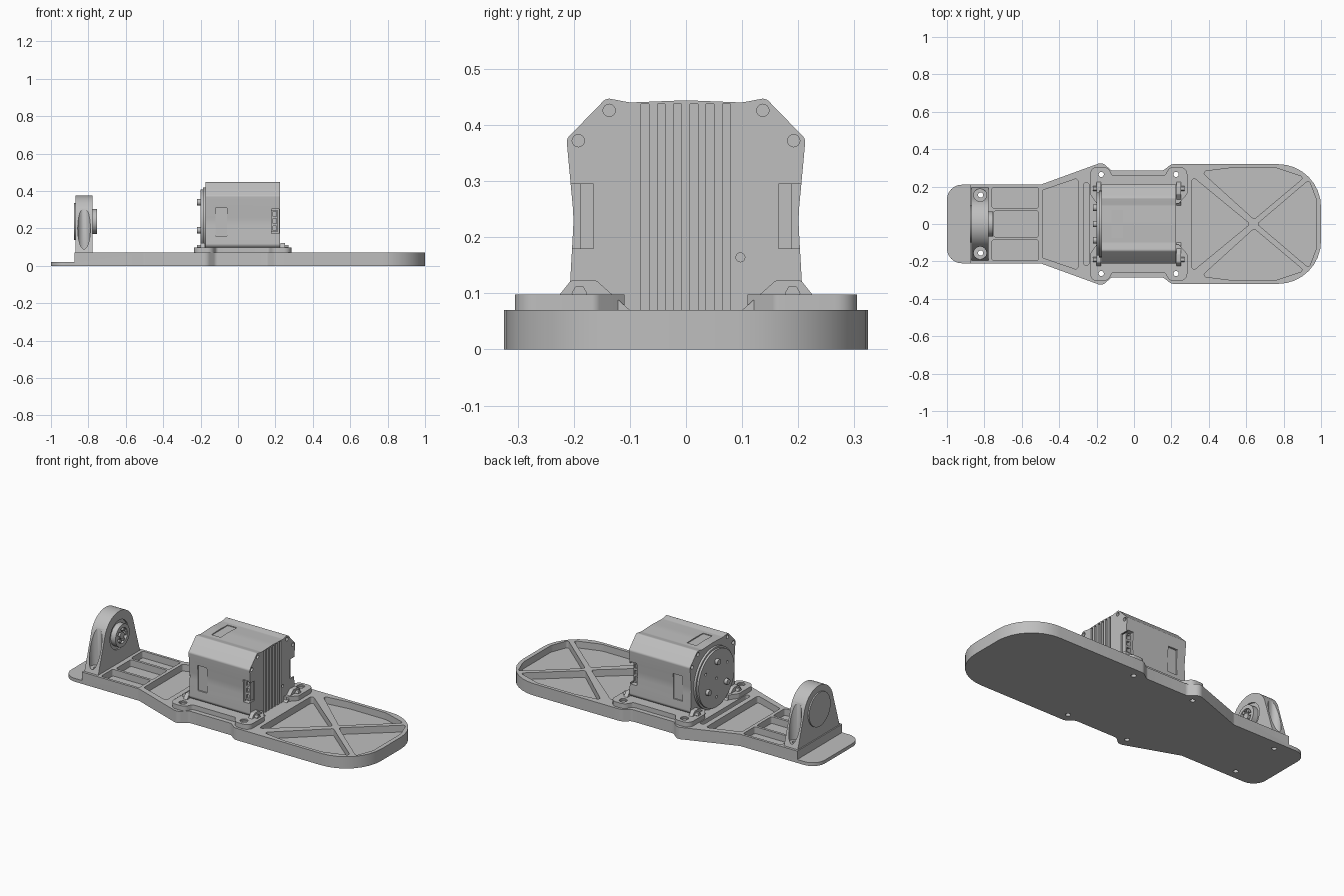
import bpy
import bmesh
import math
from mathutils import Vector

old = bpy.data.objects.get("Cube")
if old:
    bpy.data.objects.remove(old, do_unlink=True)

GREY = (0.52, 0.52, 0.52, 1)
grey = bpy.data.materials.new("plain grey")
grey.use_nodes = True
grey.diffuse_color = GREY
grey.node_tree.nodes["Principled BSDF"].inputs["Base Color"].default_value = GREY


def rounded(points, steps=8):
    """Round each (u, v, radius) corner of a closed outline."""
    out = []
    n = len(points)
    for i, p in enumerate(points):
        c = Vector(p[:2])
        r = p[2] if len(p) > 2 else 0
        if r == 0:
            out.append(c)
            continue
        a = (Vector(points[i - 1][:2]) - c).normalized()
        b = (Vector(points[(i + 1) % n][:2]) - c).normalized()
        half = a.angle(b) / 2
        centre = c + (a + b).normalized() * r / math.sin(half)
        t = r / math.tan(half)
        start, end = c + a * t - centre, c + b * t - centre
        turn = math.atan2(start.x * end.y - start.y * end.x, start.dot(end))
        for k in range(steps + 1):
            q = turn * k / steps
            out.append(centre + Vector((start.x * math.cos(q) - start.y * math.sin(q),
                                        start.x * math.sin(q) + start.y * math.cos(q))))
    return out


def prism(name, points, axis, lo, hi):
    """Extrude an outline along x (outline in y, z) or z (outline in x, y)."""
    def place(p, w):
        return (w, p[0], p[1]) if axis == "x" else (p[0], p[1], w)
    bm = bmesh.new()
    pts = rounded(points)
    rings = [[bm.verts.new(place(p, w)) for p in pts] for w in (lo, hi)]
    bm.faces.new(rings[0])
    bm.faces.new(rings[1])
    for i in range(len(pts)):
        j = (i + 1) % len(pts)
        bm.faces.new((rings[0][i], rings[0][j], rings[1][j], rings[1][i]))
    bmesh.ops.recalc_face_normals(bm, faces=bm.faces)
    mesh = bpy.data.meshes.new(name)
    bm.to_mesh(mesh)
    bm.free()
    mesh.materials.append(grey)
    obj = bpy.data.objects.new(name, mesh)
    bpy.context.collection.objects.link(obj)
    return obj


def disc(name, u, v, r, axis, lo, hi, sides=32):
    ring = [(u + r * math.cos(math.tau * k / sides), v + r * math.sin(math.tau * k / sides))
            for k in range(sides)]
    return prism(name, ring, axis, lo, hi)


def box(name, x, y, z):
    return prism(name, [(x[0], y[0]), (x[1], y[0]), (x[1], y[1]), (x[0], y[1])], "z", *z)


def cut(obj, cutters):
    for c in cutters:
        c.hide_render = True
        mod = obj.modifiers.new("cut", "BOOLEAN")
        mod.operation = "DIFFERENCE"
        mod.solver = "EXACT"
        mod.object = c
        bpy.context.view_layer.objects.active = obj
        bpy.ops.object.modifier_apply(modifier=mod.name)
        bpy.data.objects.remove(c, do_unlink=True)


def mirrored(half):
    """Complete a closed outline from its positive-y half, by mirroring y."""
    return half + [(p[0], -p[1], *p[2:]) for p in reversed(half)]


def span(a, b, s):
    return tuple(sorted((a * s, b * s)))


EARS = [(x, s * 0.265) for x in (-0.175, 0.225) for s in (1, -1)]
TOP = 0.07

# Base plate with thin end ledge and screw holes
base = prism("base_plate", mirrored([
    (-1, 0.21, 0.08), (-0.5, 0.21, 0.03), (-0.17, 0.33, 0.04), (-0.12, 0.285, 0.03),
    (0.155, 0.285, 0.03), (0.2, 0.32, 0.04), (1, 0.32, 0.23)]), "z", 0, TOP)
cut(base, [box("ledge_cut", (-1.1, -0.875), (-1, 1), (0.02, 0.2))])
cut(base, [disc("hole", x, y, 0.014, "z", -0.1, 0.2, 16)
           for x, y in EARS + [(-0.82, 0.155), (-0.82, -0.155)]])

# Weight-saving pockets separated by ribs
R = 0.012
pockets = [
    [(0.31, 0.255, R), (0.31, -0.255, R), (0.62, 0, R)],
    mirrored([(0.665, 0.005), (0.935, 0.235, R), (0.975, 0.13, 0.08)]),
    [(-0.49, -0.18, R), (-0.49, 0.18, R), (-0.3, 0.245, R), (-0.3, -0.245, R)],
    [(-0.27, -0.22, R), (-0.27, 0.22, R), (-0.24, 0.22, R), (-0.24, -0.22, R)],
    [(-0.75, -0.07, R), (-0.75, 0.07, R), (-0.51, 0.07, R), (-0.51, -0.07, R)],
]
for s in (1, -1):
    pockets.append([(0.36, s * 0.28, R), (0.52, s * 0.3, 0.05), (0.76, s * 0.3, 0.1),
                    (0.91, s * 0.25, R), (0.642, s * 0.025, R)])
    pockets.append([(-0.76, s * 0.085, R), (-0.76, s * 0.195, R),
                    (-0.51, s * 0.195, R), (-0.51, s * 0.085, R)])
cut(base, [prism("pocket", p, "z", 0.03, 0.2) for p in pockets])

# Motor mounting brackets: rails with ears, upright tabs and bolts
for s, side in ((1, "left"), (-1, "right")):
    rail = prism(side + "_motor_rail", [
        (-0.2, s * 0.11), (-0.235, s * 0.16, 0.02), (-0.235, s * 0.305, 0.04),
        (-0.14, s * 0.305, 0.04), (-0.115, s * 0.258, 0.02), (0.165, s * 0.258, 0.02),
        (0.19, s * 0.305, 0.04), (0.285, s * 0.305, 0.04), (0.285, s * 0.16, 0.02),
        (0.24, s * 0.11)], "z", TOP, 0.098)
    cut(rail, [disc("hole", x, y, 0.014, "z", 0, 0.2, 16) for x, y in EARS if y * s > 0])
    cut(rail, [disc("counterbore", x, y, 0.022, "z", 0.09, 0.2, 20)
               for x, y in EARS if y * s > 0])
    for end, lo, hi in (("front", 0.226, 0.25), ("rear", -0.2, -0.176)):
        prism(f"{side}_{end}_motor_tab", [
            (s * 0.1, TOP), (s * 0.16, 0.123, 0.01), (s * 0.205, 0.123, 0.01),
            (s * 0.225, 0.098), (s * 0.225, TOP)], "x", lo, hi)
        out = hi if lo > 0 else lo
        head = out + (0.02 if lo > 0 else -0.02)
        disc(f"{side}_{end}_bolt", s * 0.19, 0.1, 0.014, "x", *sorted((out, head)), 6)

# Motor housing with lobed corners
motor = prism("motor_housing", [
    (0.11, TOP), (0.175, 0.078, 0.02), (0.207, 0.11, 0.02), (0.2, 0.235, 0.3),
    (0.213, 0.375, 0.015), (0.142, 0.448, 0.015), (0.1, 0.44, 0.05), (0, 0.444, 0.5),
    (-0.1, 0.44, 0.05), (-0.142, 0.448, 0.015), (-0.213, 0.375, 0.015),
    (-0.2, 0.235, 0.3), (-0.207, 0.11, 0.02), (-0.175, 0.078, 0.02), (-0.11, TOP)],
    "x", -0.175, 0.225)

# Cooling grooves, bolt holes, connector bays and shallow label recesses
cutters = []
for k in range(6):
    y = -0.08 + k * 0.029
    cutters.append(box("groove", (0.19, 0.3), (y, y + 0.014), (0.05, 0.437)))
cutters.append(box("top_label", (-0.12, -0.06), (-0.075, 0.075), (0.437, 0.5)))
cutters.append(disc("vent", 0.097, 0.164, 0.008, "x", 0.2, 0.3, 16))
for s in (1, -1):
    for y, z in ((0.137, 0.426), (0.192, 0.372)):
        for lo, hi in ((0.2, 0.3), (-0.3, -0.15)):
            cutters.append(disc("bolt_hole", s * y, z, 0.011, "x", lo, hi, 16))
    cutters.append(box("bay", (0.178, 0.218), span(0.135, 0.3, s), (0.172, 0.305)))
    cutters.append(box("bay_front", (0.215, 0.3), span(0.165, 0.3, s), (0.18, 0.295)))
    cutters.append(box("side_label", (-0.12, -0.06), span(0.196, 0.3, s), (0.16, 0.31)))
cut(motor, cutters)

for s, side in ((1, "left"), (-1, "right")):
    plug = box(side + "_connector", (0.179, 0.212), span(0.13, 0.188, s), (0.18, 0.298))
    cut(plug, [box("socket", (0.186, 0.205), span(0.175, 0.3, s), (z, z + 0.026))
               for z in (0.188, 0.226, 0.264)])

# Output flange with three drive pins
flange = disc("output_flange", 0, 0.24, 0.168, "x", -0.2, -0.174, 64)
cut(flange, [disc("hole", y, z, 0.008, "x", -0.25, -0.19, 12)
             for y, z in ((0, 0.24), (0.1, 0.3), (-0.1, 0.3), (0, 0.13))])
disc("flange_rim", 0, 0.24, 0.178, "x", -0.188, -0.174, 64)
for k in range(3):
    a = math.pi / 2 + k * math.tau / 3
    disc(f"drive_pin_{k + 1}", 0.1 * math.cos(a), 0.24 + 0.1 * math.sin(a), 0.017,
         "x", -0.218, -0.19, 20)

# Bearing stand: tapered arch scooped out above its screws
HUB = 0.237
arch = [(0.138 * math.cos(a), HUB + 0.138 * math.sin(a))
        for a in [math.radians(12 + 156 * k / 24) for k in range(25)]]
stand = prism("bearing_stand", [(0.195, TOP)] + arch + [(-0.195, TOP)], "x", -0.868, -0.778)
scoops = []
for s in (1, -1):
    scoops.append(disc("scoop", -0.823, s * 0.155, 0.034, "z", 0.088, 0.5, 32))
    scoops.append(disc("hole", -0.82, s * 0.155, 0.014, "z", 0, 0.2, 16))
scoops.append(disc("bearing_seat", 0, HUB, 0.085, "x", -0.787, -0.7, 48))
cut(stand, scoops)

# Bearing and its hub
disc("bearing_cover", 0, HUB, 0.1, "x", -0.876, -0.86, 48)
race = disc("bearing_ring", 0, HUB, 0.066, "x", -0.8, -0.755, 48)
cut(race, [disc("bore", 0, HUB, 0.045, "x", -0.775, -0.7, 32)])
disc("hub_core", 0, HUB, 0.02, "x", -0.8, -0.757, 24)
for k in range(6):
    a = k * math.tau / 6
    disc(f"hub_pin_{k + 1}", 0.034 * math.cos(a), HUB + 0.034 * math.sin(a), 0.009,
         "x", -0.8, -0.757, 12)

# Smooth curved walls, keep hard edges
for obj in [o for o in bpy.context.scene.objects if o.type == "MESH"]:
    bpy.ops.object.select_all(action="DESELECT")
    obj.select_set(True)
    bpy.context.view_layer.objects.active = obj
    bpy.ops.object.shade_smooth_by_angle(angle=math.radians(30))
